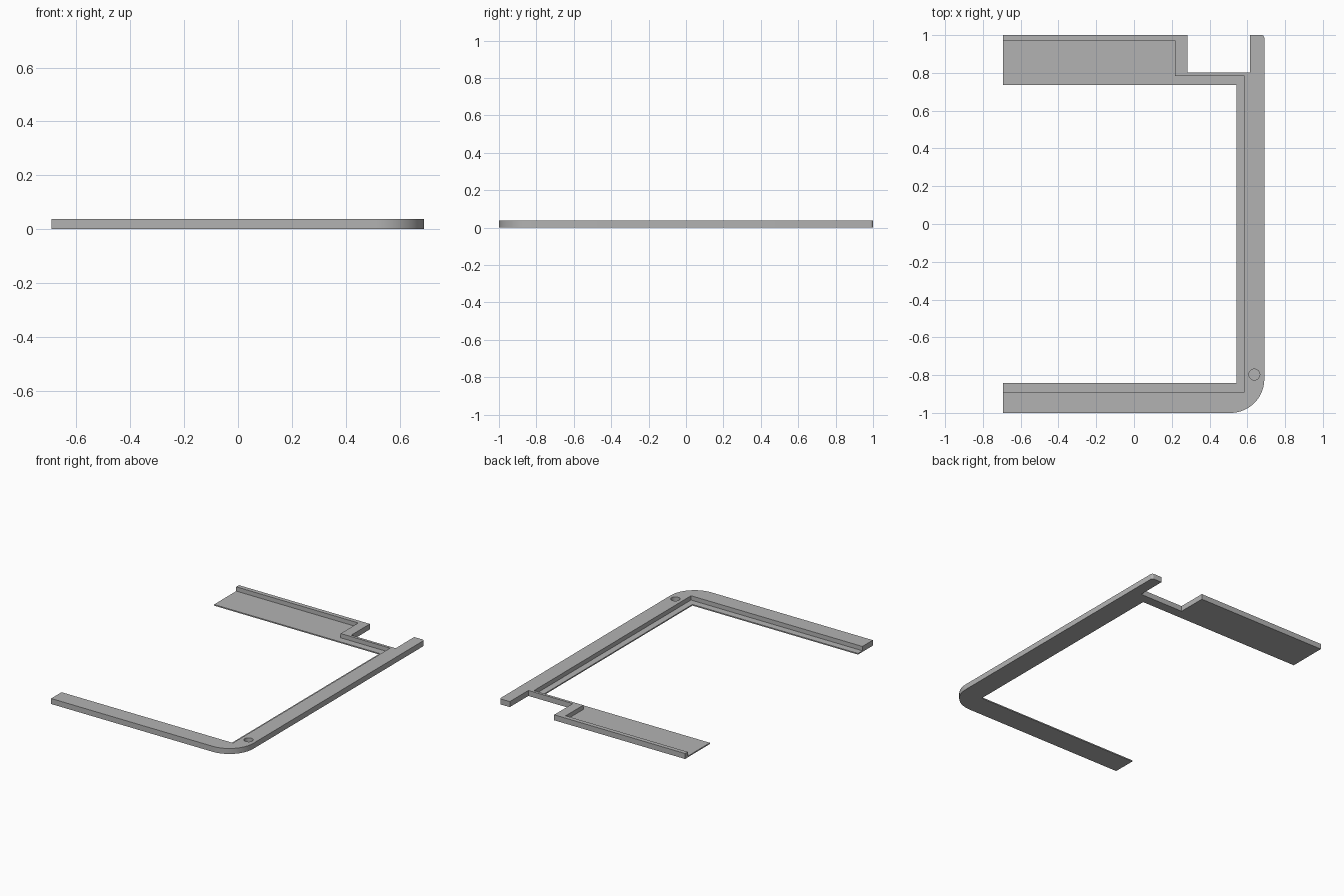
import bpy, bmesh, math

cube = bpy.data.objects.get("Cube")
if cube:
    bpy.data.objects.remove(cube, do_unlink=True)

HEIGHT, LIP = 0.037, 0.008
LEFT, RIGHT = -0.693, 0.69

grey = bpy.data.materials.new("plain_grey")
grey.use_nodes = True
colour = (0.45, 0.45, 0.45, 1)
grey.diffuse_color = colour
grey.node_tree.nodes["Principled BSDF"].inputs["Base Color"].default_value = colour


def arc(cx, cy, r, start, end, steps):
    """Points along an arc, angles in degrees."""
    angles = [math.radians(start + (end - start) * i / steps) for i in range(steps + 1)]
    return [(cx + r * math.cos(a), cy + r * math.sin(a)) for a in angles]


def extrude_outline(name, points, bottom, top):
    """Solid prism from a counter-clockwise outline."""
    bm = bmesh.new()
    face = bm.faces.new([bm.verts.new((x, y, bottom)) for x, y in points])
    result = bmesh.ops.extrude_face_region(bm, geom=[face], use_keep_orig=True)
    verts = [v for v in result["geom"] if isinstance(v, bmesh.types.BMVert)]
    bmesh.ops.translate(bm, verts=verts, vec=(0, 0, top - bottom))
    bmesh.ops.recalc_face_normals(bm, faces=bm.faces)
    mesh = bpy.data.meshes.new(name)
    bm.to_mesh(mesh)
    bm.free()
    mesh.materials.append(grey)
    obj = bpy.data.objects.new(name, mesh)
    bpy.context.collection.objects.link(obj)
    return obj


def cut(target, cutter):
    """Subtract the cutter and discard it."""
    cutter.hide_render = True
    mod = target.modifiers.new("cut", "BOOLEAN")
    mod.operation, mod.solver, mod.object = "DIFFERENCE", "EXACT", cutter
    bpy.context.view_layer.objects.active = target
    bpy.ops.object.modifier_apply(modifier=mod.name)
    bpy.data.objects.remove(cutter, do_unlink=True)


# Frame: rounded front corner, notched back edge, open on the right
corner, tip = 0.18, 0.015
outline = [(LEFT, -1)]
outline += arc(RIGHT - corner, -1 + corner, corner, -90, 0, 20)
outline += arc(RIGHT - tip, 1 - tip, tip, 0, 90, 6)
outline += [(0.614, 1), (0.614, 0.802), (0.283, 0.802), (0.283, 1), (LEFT, 1),
            (LEFT, 0.735), (0.542, 0.735), (0.542, -0.842), (LEFT, -0.842)]
frame = extrude_outline("bezel_frame", outline, 0, HEIGHT)

# Recess that leaves a thin lip along the inside of the rim
recess = [(-0.8, -0.889), (0.585, -0.889), (0.585, 0.784),
          (0.217, 0.784), (0.217, 0.971), (-0.8, 0.971)]
cut(frame, extrude_outline("recess_cutter", recess, LIP, 0.1))

# Blind round hole near the front corner
hole = arc(0.637, -0.797, 0.029, 0, 360, 32)[:-1]
cut(frame, extrude_outline("hole_cutter", hole, LIP, 0.1))

bpy.ops.object.select_all(action="DESELECT")
frame.select_set(True)
bpy.context.view_layer.objects.active = frame
bpy.ops.object.shade_smooth_by_angle(angle=math.radians(30))
